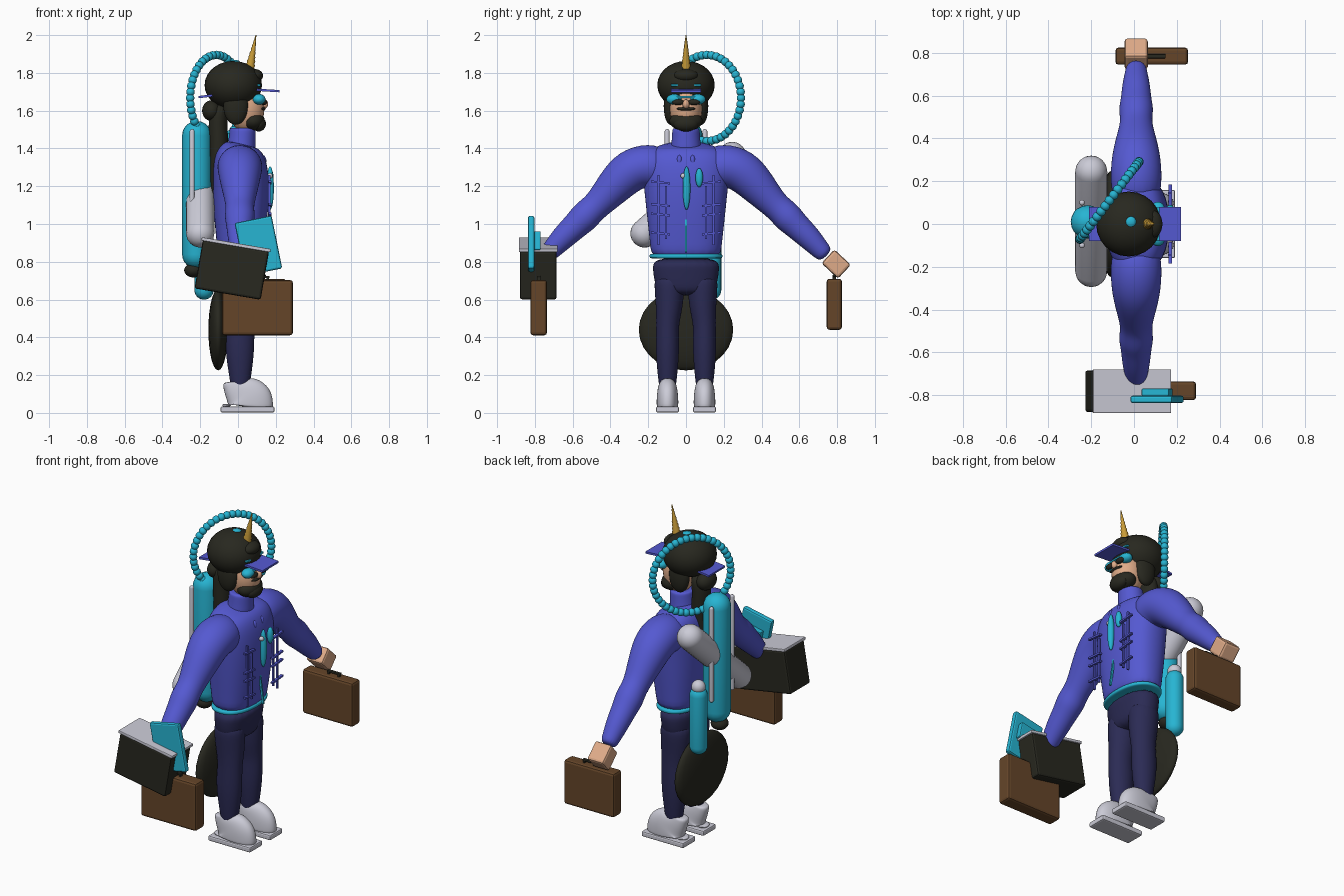
import bpy, bmesh, math
from mathutils import Vector, Matrix

cube = bpy.data.objects.get("Cube")
if cube:
    bpy.data.objects.remove(cube, do_unlink=True)


def material(name, color):
    m = bpy.data.materials.new(name)
    m.use_nodes = True
    m.diffuse_color = (*color, 1)
    m.node_tree.nodes["Principled BSDF"].inputs["Base Color"].default_value = (*color, 1)
    return m


BLUE = material("blue cloth", (.09, .1, .64))
NAVY = material("navy cloth", (.024, .024, .09))
DARK = material("dark hair", (.021, .021, .014))
CYAN = material("cyan", (.02, .46, .65))
WHITE = material("pale grey", (.6, .6, .68))
BROWN = material("brown leather", (.13, .06, .022))
SKIN = material("skin", (.74, .41, .25))
GOLD = material("gold", (.58, .33, .04))


def finish(name, bm, mat, smooth=True):
    bmesh.ops.recalc_face_normals(bm, faces=bm.faces)
    for f in bm.faces:
        f.smooth = smooth
    mesh = bpy.data.meshes.new(name)
    bm.to_mesh(mesh)
    bm.free()
    ob = bpy.data.objects.new(name, mesh)
    bpy.context.collection.objects.link(ob)
    mesh.materials.append(mat)
    return ob


def ball(name, mat, pos, radii):
    bm = bmesh.new()
    bmesh.ops.create_uvsphere(bm, u_segments=24, v_segments=14, radius=1)
    bmesh.ops.scale(bm, vec=radii, verts=bm.verts)
    bmesh.ops.translate(bm, vec=pos, verts=bm.verts)
    return finish(name, bm, mat)


def box(name, mat, pos, size, turn=0, axis='Y', bevel=0.0):
    bm = bmesh.new()
    bmesh.ops.create_cube(bm, size=1)
    bmesh.ops.scale(bm, vec=size, verts=bm.verts)
    if bevel:
        bmesh.ops.bevel(bm, geom=bm.edges[:], offset=bevel, segments=2, profile=.5, affect='EDGES')
    bmesh.ops.transform(bm, matrix=Matrix.Translation(pos) @ Matrix.Rotation(turn, 4, axis), verts=bm.verts)
    return finish(name, bm, mat, False)


def loft(name, mat, rings, power=2.0, sides=20, subdivide=2):
    """Skin elliptical rings: (centre, radius along x, radius across)."""
    bm = bmesh.new()
    pts = [Vector(r[0]) for r in rings]
    loops = []
    for i, (_, ra, rb) in enumerate(rings):
        tangent = (pts[min(i + 1, len(pts) - 1)] - pts[max(i - 1, 0)]).normalized()
        u = Vector((1, 0, 0))
        u = (u - tangent * u.dot(tangent)).normalized()
        v = tangent.cross(u)
        loop = []
        for k in range(sides):
            a = math.tau * k / sides
            c, s = math.cos(a), math.sin(a)
            c = math.copysign(abs(c) ** (2 / power), c)
            s = math.copysign(abs(s) ** (2 / power), s)
            loop.append(bm.verts.new(pts[i] + u * c * ra + v * s * rb))
        loops.append(loop)
    for low, high in zip(loops, loops[1:]):
        for k in range(sides):
            n = (k + 1) % sides
            bm.faces.new((low[k], low[n], high[n], high[k]))
    bm.faces.new(loops[0])
    bm.faces.new(loops[-1])
    ob = finish(name, bm, mat)
    if subdivide:
        mod = ob.modifiers.new("Subdivision", 'SUBSURF')
        mod.levels = mod.render_levels = subdivide
    return ob


def capsule(name, mat, a, b, r):
    a, b = Vector(a), Vector(b)
    d = (b - a).normalized()
    arc = [math.pi / 2 * i / 6 for i in range(7)]
    rings = [(a - d * r * math.cos(t), r * math.sin(t) + .001, r * math.sin(t) + .001) for t in arc]
    rings += [(b + d * r * math.sin(t), r * math.cos(t) + .001, r * math.cos(t) + .001) for t in arc]
    return loft(name, mat, rings, subdivide=0)


# Torso, neck, belt and hips
loft("torso", BLUE, [((.01, 0, .81), .115, .185), ((.012, 0, .88), .125, .19),
                     ((.015, 0, 1.05), .145, .21), ((.018, 0, 1.2), .152, .225),
                     ((.01, 0, 1.33), .145, .24), ((0, 0, 1.4), .115, .2),
                     ((.01, 0, 1.43), .07, .09)], power=2.4)
loft("collar", BLUE, [((.015, 0, 1.36), .08, .09), ((.02, 0, 1.43), .072, .076),
                      ((.025, 0, 1.5), .07, .074), ((.025, 0, 1.51), .068, .07)])
loft("belt", CYAN, [((.01, 0, z), r, r + .072) for z, r in
                    ((.815, .115), (.822, .124), (.838, .124), (.845, .115))], power=2.3)
loft("hips", NAVY, [((.005, 0, .62), .08, .13), ((.005, 0, .68), .095, .168),
                    ((.005, 0, .76), .105, .178), ((.01, 0, .825), .11, .178)], power=2.3)

# Legs, shoes and arms
for side, label in ((1, "left"), (-1, "right")):
    leg = [(.1, .01, .045, .04), (.18, .012, .056, .05), (.3, .01, .075, .062), (.4, .01, .078, .062),
           (.47, .015, .072, .06), (.56, .01, .084, .072), (.66, .005, .092, .08), (.74, .005, .09, .08)]
    loft(label + "_leg", NAVY, [((x, side * (.098 - .01 * (z > .5)), z), a, b) for z, x, a, b in leg])
    shoe = [(.03, .05, .135, .056), (.04, .052, .138, .058), (.08, .05, .138, .058),
            (.105, .025, .11, .054), (.13, -.015, .07, .048), (.16, -.028, .056, .042), (.165, -.028, .05, .038)]
    loft(label + "_shoe", WHITE, [((x, side * .098, z), a, b) for z, x, a, b in shoe], power=2.3)
    box(label + "_sole", WHITE, (.05, side * .098, .018), (.285, .122, .032), bevel=.008)
    arm = [(.1, 1.28, .11), (.2, 1.315, .122), (.3, 1.285, .118), (.38, 1.2, .1), (.46, 1.11, .077),
           (.5, 1.075, .076), (.54, 1.035, .082), (.58, .995, .072), (.65, .93, .066), (.71, .865, .052),
           (.745, .83, .046)]
    loft(label + "_arm", BLUE, [((.01, side * y, z), r, r) for y, z, r in arm])
    # Raised stitching on the chest
    for y, low, high in ((.145, .89, 1.26), (.105, .92, 1.2)):
        box(label + "_chest_cord", BLUE, (.165, side * y, (low + high) / 2), (.012, .01, high - low))
    for z in (.95, 1.05, 1.1, 1.22):
        box(label + "_chest_bar", BLUE, (.17, side * .135, z), (.016, .1, .011), side * .1, 'X')
    ball(label + "_collar_tab", BLUE, (.13, side * .035, 1.335), (.02, .016, .03))

# Chest ornaments
ball("chest_blade", CYAN, (.17, .003, 1.19), (.02, .02, .115))
ball("chest_pin", CYAN, (.17, .07, 1.245), (.018, .02, .05))
ball("chest_stud", WHITE, (.17, -.015, 1.255), (.014, .014, .014))
box("zip", CYAN, (.155, 0, .97), (.012, .01, .24), -.14)

# Head and hair
ball("face", SKIN, (.045, 0, 1.61), (.095, .086, .125))
ball("nose", SKIN, (.14, 0, 1.635), (.02, .018, .024))
ball("hair_cap", DARK, (-.025, 0, 1.735), (.152, .152, .128))
ball("forelock", DARK, (.085, 0, 1.785), (.048, .065, .036))
ball("beard", DARK, (.08, 0, 1.545), (.062, .088, .052))
ball("chin_tuft", DARK, (.11, 0, 1.53), (.038, .065, .04))
ball("moustache", DARK, (.13, 0, 1.61), (.016, .05, .01))
for side, label in ((1, "left"), (-1, "right")):
    ball(label + "_side_hair", DARK, (-.012, side * .082, 1.625), (.065, .036, .1))
    ball(label + "_goggle", CYAN, (.112, side * .062, 1.66), (.034, .042, .028))
    ball(label + "_lens", DARK, (.138, side * .042, 1.645), (.016, .032, .016))
ball("nape_hair", DARK, (-.14, 0, 1.6), (.05, .07, .055))
loft("ponytail", DARK, [((x, 0, z), a, b) for x, z, a, b in
                        ((-.09, 1.64, .05, .07), (-.11, 1.54, .05, .062), (-.1, 1.44, .052, .062),
                         (-.105, 1.3, .045, .055), (-.115, 1.12, .03, .04))])
ball("tail", DARK, (-.105, 0, .44), (.052, .25, .215))

# Visor, horn and cap button
box("front_visor", BLUE, (.14, 0, 1.708), (.16, .158, .012), .06)
box("back_visor", BLUE, (-.165, 0, 1.677), (.09, .158, .012), -.12)
box("goggle_strap", CYAN, (.095, 0, 1.735), (.05, .16, .012), bevel=.004)
box("goggle_bridge", CYAN, (.13, 0, 1.672), (.02, .1, .012), bevel=.004)
ball("cap_button", CYAN, (-.015, .01, 1.855), (.026, .026, .014))
horn = []
for i in range(19):
    t = i / 18
    r = .025 * (1 - t) * (1.12 if i % 2 else .88) + .002
    horn.append(((.06 + .035 * t, 0, 1.81 + .19 * t), r, r))
loft("horn", GOLD, horn, sides=12, subdivide=0)

# Back tanks, feed rods and beaded hose ring
capsule("main_tank", CYAN, (-.218, .01, .84), (-.218, .01, 1.468), .077)
ball("tank_nozzle", DARK, (-.235, .01, .755), (.05, .05, .038))
capsule("slung_canister", WHITE, (-.2, .245, 1.36), (-.2, -.22, .95), .074)
capsule("small_tank", CYAN, (-.18, .136, .65), (-.18, .136, .96), .05)
ball("small_tank_cap", WHITE, (-.18, .136, 1.01), (.04, .04, .04))
for y in (-.1, .1):
    capsule("feed_rod", WHITE, (-.243, y, .93), (-.243, y, 1.49), .012)
bm = bmesh.new()
along = Vector((.605, .795, 0))
BEADS = 44
for i in range(BEADS):
    a = math.tau * i / BEADS
    p = Vector((-.115, .11, 1.667)) + (along * math.cos(a) + Vector((0, 0, 1)) * math.sin(a)) * .228
    bmesh.ops.create_uvsphere(bm, u_segments=12, v_segments=8, radius=.0225, matrix=Matrix.Translation(p))
finish("hose_ring", bm, CYAN)

# Left hand and the two briefcases
box("left_hand", SKIN, (.01, .795, .788), (.11, .12, .1), -.75, 'X', .014)
for label, pos, size in (("left", (.083, .785, .575), (.34, .08, .27)),
                         ("right", (.103, -.78, .557), (.375, .088, .292))):
    box(label + "_briefcase", BROWN, pos, size, bevel=.014)
    top = pos[2] + size[2] / 2
    box(label + "_case_handle", DARK, (pos[0] + .02, pos[1], top + .016), (.09, .02, .012), bevel=.004)
    for dx in (-.035, .035):
        box(label + "_handle_post", DARK, (pos[0] + .02 + dx, pos[1], top + .006), (.012, .018, .02))

# Dark case with pale lid, and tablet
TILT = .17
centre = Vector((-.033, -.782, .757))
up = Vector((math.sin(TILT), 0, math.cos(TILT)))
box("dark_case", DARK, centre, (.355, .195, .26), TILT, bevel=.012)
box("dark_case_lid", WHITE, centre + up * .135, (.37, .205, .018), TILT, bevel=.004)
box("tablet", CYAN, (.108, -.82, .885), (.2, .034, .285), -.2, bevel=.01)
box("tablet_back", CYAN, (.108, -.787, .9), (.13, .035, .1), -.2, bevel=.006)
